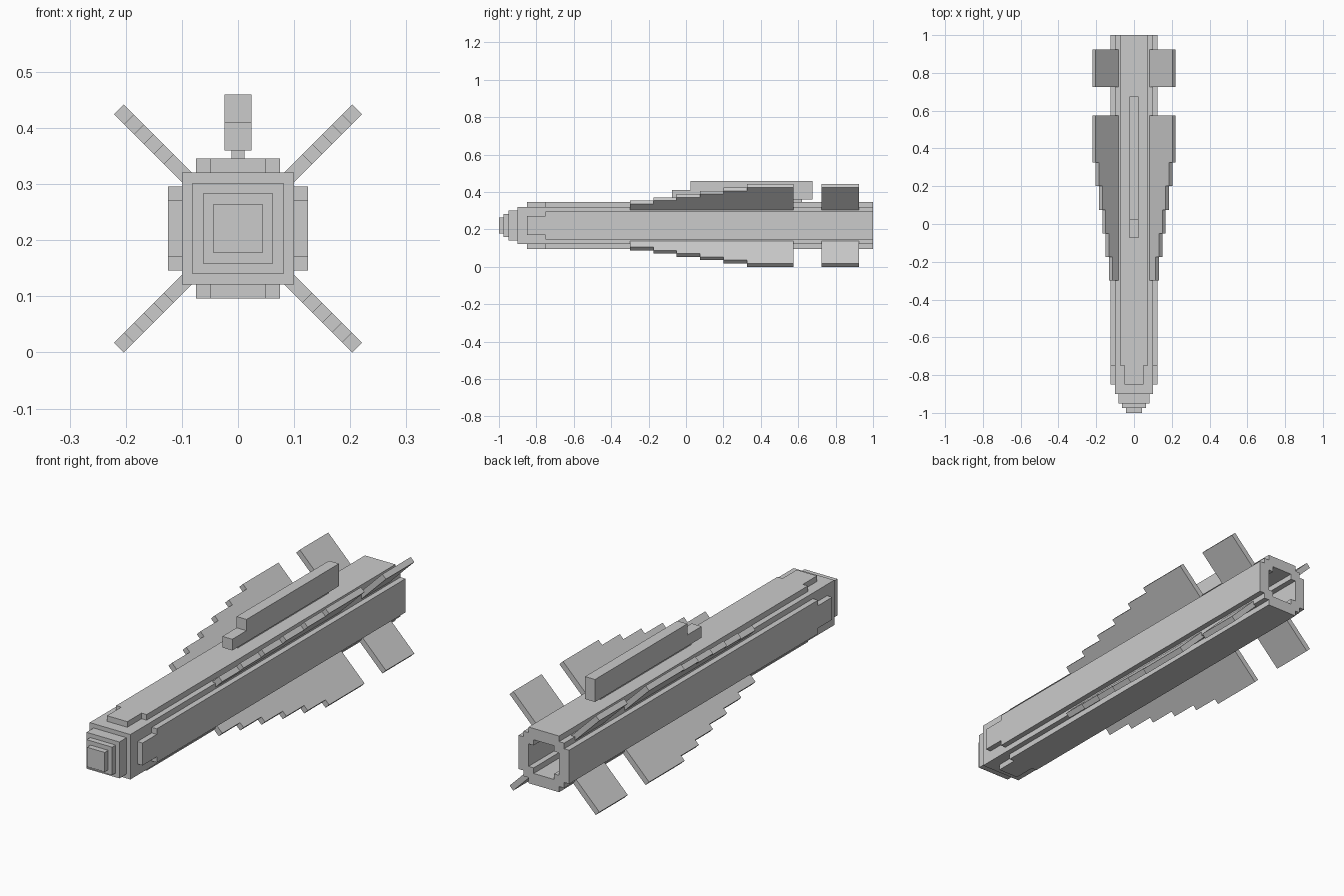
import bpy, bmesh, math
from mathutils import Matrix, Vector

if "Cube" in bpy.data.objects:
    bpy.data.objects.remove(bpy.data.objects["Cube"])

CZ = 0.221  # height of the body axis


def add_object(name, bm):
    bmesh.ops.recalc_face_normals(bm, faces=bm.faces)
    me = bpy.data.meshes.new(name)
    bm.to_mesh(me)
    bm.free()
    ob = bpy.data.objects.new(name, me)
    bpy.context.collection.objects.link(ob)
    return ob


def prism(name, profile, depth, rot=None):
    """Extrude a flat profile (list of 3D points) along depth, then rotate about the body axis."""
    bm = bmesh.new()
    face = bm.faces.new([bm.verts.new(p) for p in profile])
    ext = bmesh.ops.extrude_face_region(bm, geom=[face])['geom']
    bmesh.ops.translate(bm, vec=depth, verts=[v for v in ext if isinstance(v, bmesh.types.BMVert)])
    if rot is not None:
        bm.transform(Matrix.Rotation(rot, 4, 'Y'))
    bm.transform(Matrix.Translation((0, 0, CZ)))
    return add_object(name, bm)


def block(name, w, y0, y1, z0, z1):
    return prism(name, [(-w, y0, z0), (w, y0, z0), (w, y0, z1), (-w, y0, z1)], Vector((0, y1 - y0, 0)))


# Main body with a deep cross-shaped exhaust bore
body = block("body", 0.1, -0.9, 1.0, -0.1, 0.1)
a, b = 0.075, 0.05
cross = [(-a, -b), (-b, -b), (-b, -a), (b, -a), (b, -b), (a, -b),
         (a, b), (b, b), (b, a), (-b, a), (-b, b), (-a, b)]
cutter = prism("bore_cutter", [(x, 0.4, z) for x, z in cross], Vector((0, 0.7, 0)))
cutter.hide_render = True
cutter.hide_viewport = True
mod = body.modifiers.new("bore", 'BOOLEAN')
mod.operation = 'DIFFERENCE'
mod.solver = 'EXACT'
mod.object = cutter

# Stepped nose
for i, (w, y0, y1) in enumerate([(0.081, -0.95, -0.9), (0.0625, -0.975, -0.95), (0.0435, -1.0, -0.975)]):
    block(f"nose_step_{i + 1}", w, y0, y1, -w, w)

# Raised panels on the four sides, narrowed at the front
panel = [(-0.05, -0.85), (0.05, -0.85), (0.05, -0.75), (0.075, -0.75),
         (0.075, 1.0), (-0.075, 1.0), (-0.075, -0.75), (-0.05, -0.75)]
for i, side in enumerate(("top", "right", "bottom", "left")):
    prism(f"{side}_panel", [(x, y, 0.1) for x, y in panel], Vector((0, 0, 0.025)), i * math.pi / 2)

# Diagonal wings with stepped leading edge, and tail fins
T = 0.0125
wing = [(0.11, 0.575), (0.11, -0.3)]
for i in range(6):
    r, y = 0.175 + 0.025 * i, -0.3 + 0.125 * i
    wing += [(r, y), (r, y + 0.125 if i < 5 else 0.575)]
fin = [(0.11, 0.725), (0.3, 0.725), (0.3, 0.925), (0.11, 0.925)]
for i in range(4):
    ang = math.pi / 4 + i * math.pi / 2
    for name, prof in (("wing", wing), ("tail_fin", fin)):
        prism(f"{name}_{i + 1}", [(-T, y, r) for r, y in prof], Vector((2 * T, 0, 0)), ang)

# Dorsal housing on a narrow pylon
block("pylon", 0.012, -0.02, 0.62, 0.12, 0.145)
housing = [(-0.075, 0.139), (0.675, 0.139), (0.675, 0.239), (0.025, 0.239), (0.025, 0.189), (-0.075, 0.189)]
prism("dorsal_housing", [(-0.0245, y, z) for y, z in housing], Vector((0.049, 0, 0)))
